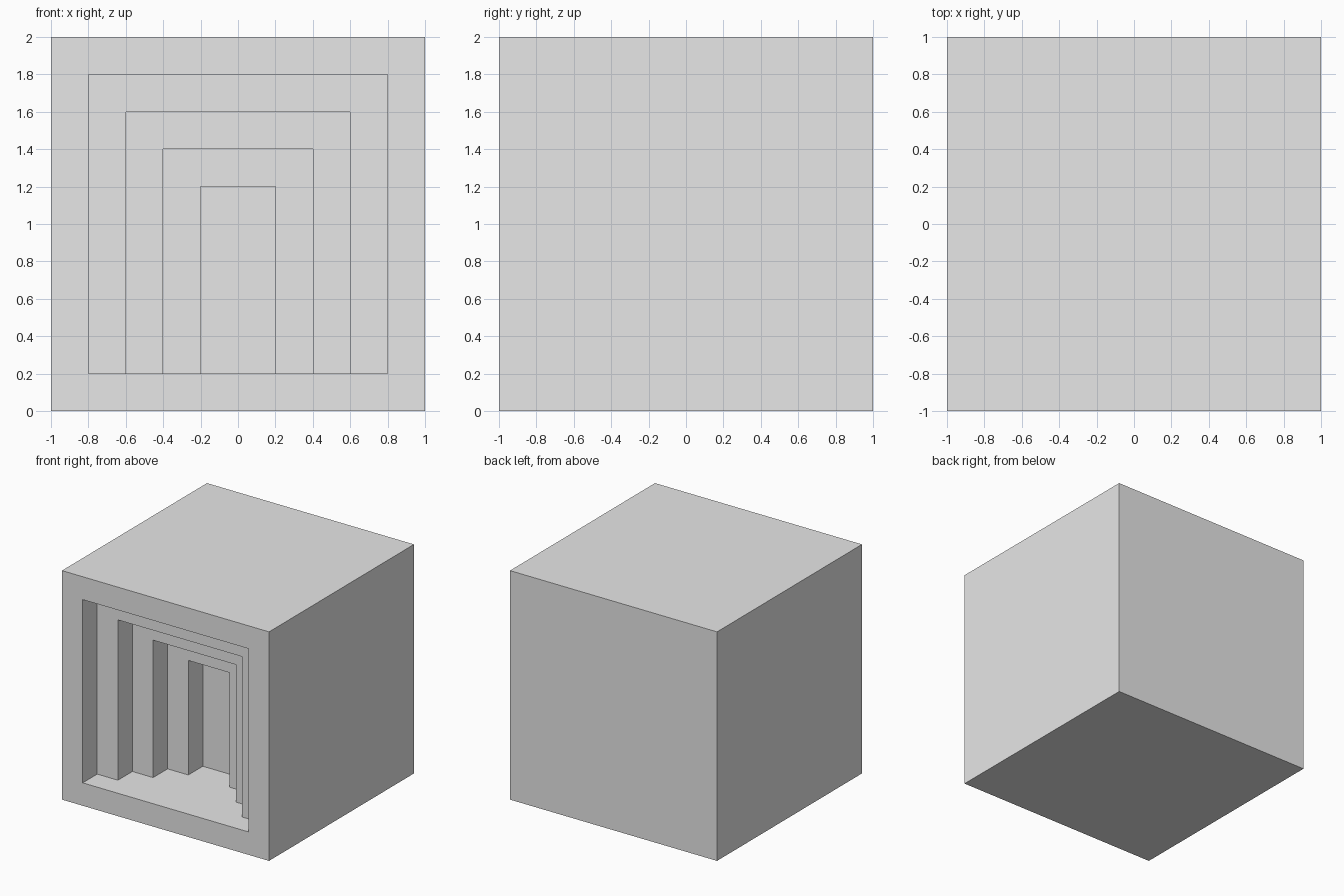
import bpy
import bmesh

cube = bpy.data.objects.get("Cube")
if cube:
    bpy.data.objects.remove(cube, do_unlink=True)

STEP = 0.2    # wall thickness, step width and step depth
STEPS = 4

bm = bmesh.new()


def ring(half_width, bottom, top, y):
    """Rectangular loop: bottom left, top left, top right, bottom right."""
    corners = [(-half_width, bottom), (-half_width, top),
               (half_width, top), (half_width, bottom)]
    return [bm.verts.new((x, y, z)) for x, z in corners]


def bridge(a, b, sides):
    for i in range(sides):
        j = (i + 1) % 4
        bm.faces.new((a[i], a[j], b[j], b[i]))


# Outer box shell
back = ring(1, 0, 2, 1)
front = ring(1, 0, 2, -1)
bm.faces.new(back)
bridge(back, front, 4)

# Stepped recess: every portal is narrower and lower, on one shared floor
portals = []
for i in range(STEPS):
    size = (1 - STEP * (i + 1), STEP, 2 - STEP * (i + 1))
    portals.append(ring(*size, -1 + STEP * i))
    portals.append(ring(*size, -1 + STEP * (i + 1)))
bridge(front, portals[0], 4)
for outer, inner in zip(portals, portals[1:]):
    bridge(outer, inner, 3)
bm.faces.new(portals[-1])

# Recess floor with its stepped outline
bm.faces.new([p[0] for p in portals] + [p[3] for p in reversed(portals)])

bmesh.ops.recalc_face_normals(bm, faces=bm.faces[:])
mesh = bpy.data.meshes.new("stepped_niche_block")
bm.to_mesh(mesh)
bm.free()

# Single plain grey material
grey = bpy.data.materials.new("light grey")
grey.use_nodes = True
colour = (0.8, 0.8, 0.8, 1)
grey.diffuse_color = colour
grey.node_tree.nodes["Principled BSDF"].inputs["Base Color"].default_value = colour
mesh.materials.append(grey)

block = bpy.data.objects.new("stepped_niche_block", mesh)
bpy.context.collection.objects.link(block)
